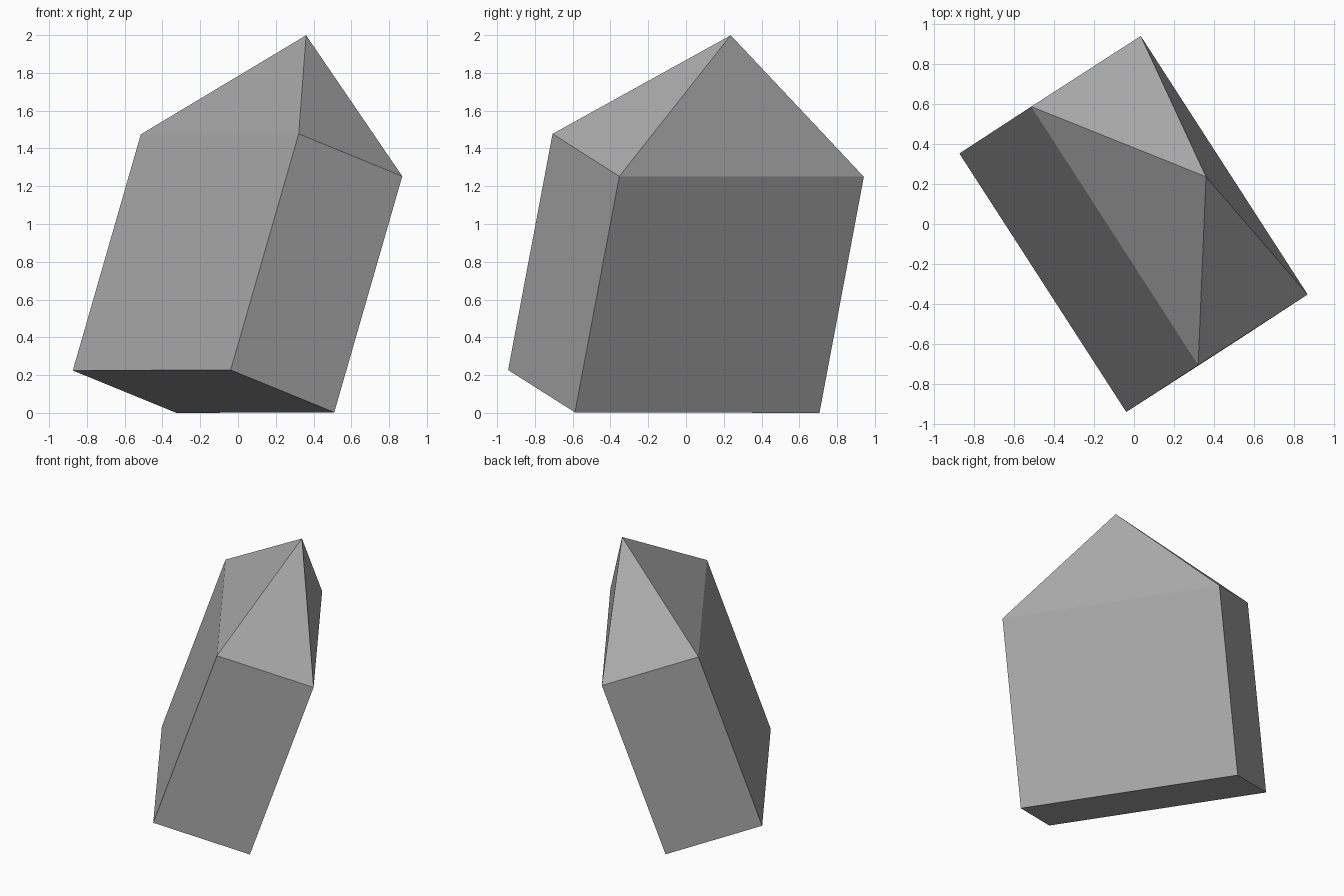
import bpy, bmesh
from mathutils import Matrix, Vector

if "Cube" in bpy.data.objects:
    bpy.data.objects.remove(bpy.data.objects["Cube"], do_unlink=True)

WIDTH, DEPTH, HEIGHT, TIP = 1.541, 0.69, 1.322, 0.672

# Plain grey stone
grey = bpy.data.materials.new("grey")
grey.diffuse_color = (0.4, 0.4, 0.4, 1)
grey.use_nodes = True
grey.node_tree.nodes["Principled BSDF"].inputs["Base Color"].default_value = (0.4, 0.4, 0.4, 1)

# Upright block standing on its own base
bm = bmesh.new()
bmesh.ops.create_cube(bm, size=1, matrix=Matrix.Translation((0, 0, HEIGHT / 2))
                      @ Matrix.Diagonal((WIDTH, DEPTH, HEIGHT, 1)))

# Pyramid point raised from the top face
top = max(bm.faces, key=lambda f: f.calc_center_median().z)
apex = bmesh.ops.poke(bm, faces=[top])["verts"][0]
apex.co = (0, 0, HEIGHT + TIP)

# Lean the block: its long axis and width axis set the tilt
axis = Vector((0.36, 0.235, 1.25)).normalized()
side = Vector((0.835, -1.295, 0)).normalized()
depth = axis.cross(side).normalized()
side = depth.cross(axis)
tilt = Matrix((side, depth, axis)).transposed().to_4x4()
bm.transform(Matrix.Translation((-0.1825, -0.1175, 0.115)) @ tilt)

# Rest the lowest edge on the ground
lowest = min(v.co.z for v in bm.verts)
bmesh.ops.translate(bm, verts=bm.verts, vec=(0, 0, -lowest))
bmesh.ops.recalc_face_normals(bm, faces=bm.faces)

mesh = bpy.data.meshes.new("pointed_block")
bm.to_mesh(mesh)
bm.free()
mesh.materials.append(grey)
block = bpy.data.objects.new("pointed_block", mesh)
bpy.context.collection.objects.link(block)
